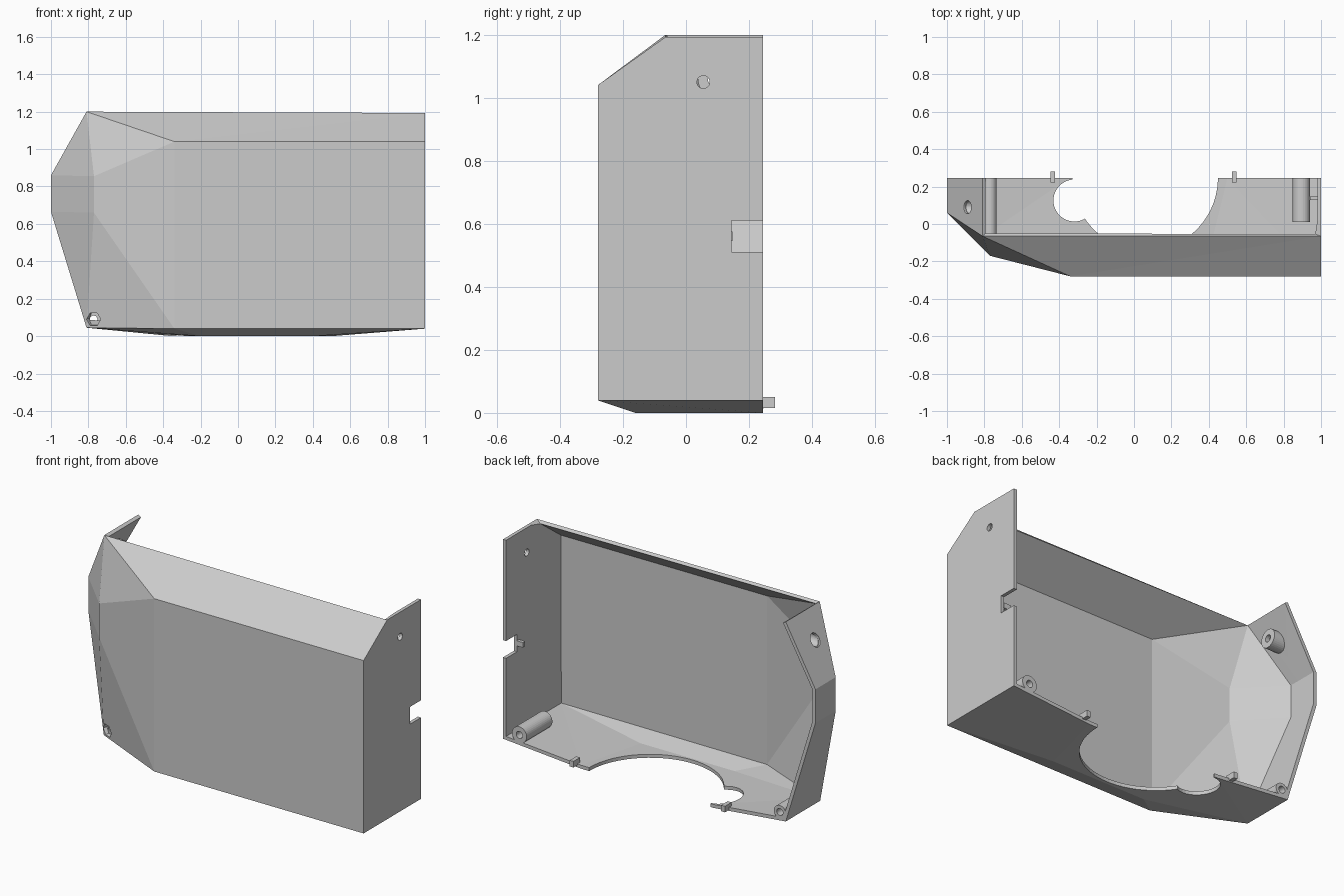
import bpy, bmesh, math
from mathutils import Matrix, Vector

old = bpy.data.objects.get("Cube")
if old:
    bpy.data.objects.remove(old, do_unlink=True)

grey = bpy.data.materials.new("light_grey_plastic")
grey.use_nodes = True
grey.diffuse_color = (0.6, 0.6, 0.6, 1)
grey.node_tree.nodes["Principled BSDF"].inputs["Base Color"].default_value = (0.6, 0.6, 0.6, 1)

BACK = 0.245
WALL = 0.02


def add(name, bm):
    bmesh.ops.recalc_face_normals(bm, faces=bm.faces[:])
    mesh = bpy.data.meshes.new(name)
    bm.to_mesh(mesh)
    bm.free()
    mesh.materials.append(grey)
    ob = bpy.data.objects.new(name, mesh)
    bpy.context.collection.objects.link(ob)
    return ob


def box(name, lo, hi):
    lo, hi = Vector(lo), Vector(hi)
    bm = bmesh.new()
    bmesh.ops.create_cube(bm, size=1, matrix=Matrix.Translation((lo + hi) / 2)
                          @ Matrix.Diagonal((*(hi - lo), 1)))
    return add(name, bm)


def lathe(name, centre, axis, profile, through, sides=32):
    """Turn (radius, distance) points about an axis; a through tube closes on itself."""
    bm = bmesh.new()
    steps = [math.tau * i / sides for i in range(sides)]
    rings = [[bm.verts.new((r * math.cos(a), r * math.sin(a), d)) for a in steps]
             for r, d in profile]
    if through:
        pairs = zip(rings, rings[1:] + rings[:1])
    else:
        pairs = zip(rings, rings[1:])
        bm.faces.new(rings[0])
        bm.faces.new(rings[-1])
    for a, b in pairs:
        for i in range(sides):
            bm.faces.new((a[i - 1], a[i], b[i], b[i - 1]))
    turn = Vector((0, 0, 1)).rotation_difference(Vector(axis)).to_matrix().to_4x4()
    bm.transform(Matrix.Translation(centre) @ turn)
    return add(name, bm)


def cut(bm, on_panel, axis, centre, radius, sides):
    """Cut a many-sided opening, along axis 0, 1 or 2, out of the chosen panels."""
    planes = []

    def inside():
        return [f for f in bm.faces if all(on_panel(v.co) for v in f.verts)
                and all((f.calc_center_median() - co).dot(no) < 0 for co, no in planes)]

    for k in range(sides):
        angle = math.tau * k / sides
        no = Vector((0, 0, 0))
        no[(axis + 1) % 3] = math.cos(angle)
        no[(axis + 2) % 3] = math.sin(angle)
        co = Vector(centre) + no * radius
        faces = inside()
        geom = set(faces)
        for f in faces:
            geom.update(f.edges)
            geom.update(f.verts)
        bmesh.ops.bisect_plane(bm, geom=list(geom), dist=1e-5, plane_co=co, plane_no=no)
        planes.append((co, no))
    bmesh.ops.delete(bm, geom=inside(), context="FACES")


# Outer skin of the cover: named corners joined into panels
P = {
    "front_low": (1, -0.28, 0.04), "front_top": (1, -0.28, 1.04),
    "crest": (1, -0.065, 1.193), "back_top": (1, BACK, 1.193), "back_low": (1, BACK, 0.04),
    "bend_low": (-0.34, -0.28, 0.04), "bend_top": (-0.34, -0.28, 1.04),
    "tip": (-0.81, -0.065, 1.2), "tip_back": (-0.81, BACK, 1.2),
    "cheek_top": (-0.77, -0.17, 0.855), "cheek_low": (-0.77, -0.17, 0.66),
    "side_top": (-1, 0.06, 0.86), "side_top_back": (-1, BACK, 0.86),
    "side_low": (-1, 0.06, 0.665), "side_low_back": (-1, BACK, 0.665),
    "foot": (-0.81, -0.07, 0.045), "foot_back": (-0.81, BACK, 0.045),
    "keel_r": (0.4, -0.16, 0), "keel_l": (-0.2, -0.16, 0),
    "keel_r_back": (0.5, BACK, 0), "keel_l_back": (-0.35, BACK, 0),
}
PANELS = [
    "front_low front_top bend_top bend_low",
    "front_top crest tip bend_top",
    "front_low back_low back_top crest front_top",
    "bend_top tip cheek_top", "bend_low cheek_low foot",
    "bend_top cheek_top cheek_low", "bend_top cheek_low bend_low",
    "tip side_top cheek_top", "side_low foot cheek_low",
    "side_top side_low cheek_low cheek_top",
    "tip tip_back side_top_back side_top",
    "side_top side_top_back side_low_back side_low",
    "side_low side_low_back foot_back foot",
    "front_low back_low keel_r_back keel_r", "front_low keel_r keel_l bend_low",
    "bend_low keel_l foot", "foot keel_l keel_l_back foot_back",
    "keel_r keel_r_back keel_l_back keel_l",
]
bm = bmesh.new()
corner = {k: bm.verts.new(v) for k, v in P.items()}
for panel in PANELS:
    bm.faces.new([corner[k] for k in panel.split()])
bmesh.ops.triangulate(bm, faces=bm.faces[:])

# Openings: floor cutouts, side slot, screw holes
BOSS = Vector((-0.89, 0.09, 1.057))
POST_L = Vector((-0.772, 0, 0.09))


def on_floor(p):
    return p.z < 0.05


def on_right(p):
    return p.x > 0.99


def on_slope(p):
    return p.x < -0.8 and p.z > 0.8


def on_cheek(p):
    return p.x < -0.3 and p.y < 0.07


cut(bm, on_floor, 2, (0.06, BACK, 0), 0.388, 64)
cut(bm, on_floor, 2, (-0.32, 0.125, 0), 0.112, 32)
cut(bm, on_right, 0, (1, 0.195, 0.56), 0.05, 4)
cut(bm, on_right, 0, (1, 0.055, 1.05), 0.02, 16)
cut(bm, on_slope, 0, BOSS, 0.035, 24)
cut(bm, on_cheek, 1, POST_L, 0.033, 6)
bmesh.ops.dissolve_limit(bm, angle_limit=0.005, verts=bm.verts[:], edges=bm.edges[:])
shell = add("cover_shell", bm)

# Make sure the skin faces outwards so that it thickens inwards
front = min(shell.data.polygons, key=lambda f: f.center.y)
if front.normal.y > 0:
    shell.data.flip_normals()
solid = shell.modifiers.new("thickness", "SOLIDIFY")
solid.thickness = WALL
solid.offset = -1
solid.use_even_offset = True

# Screw posts in the lower corners
left_post = lathe("left_screw_post", POST_L, (0, 1, 0),
                  [(0.02, -0.055), (0.038, -0.055), (0.038, BACK), (0.02, BACK)], True)
right_post = lathe("right_screw_post", (0.895, 0, 0.09), (0, 1, 0),
                   [(0.047, 0.01), (0.047, BACK), (0.02, BACK), (0.02, 0.05)], False)

# Counterbored boss on the sloping side, its root following the slope
boss = lathe("side_screw_boss", (0, BOSS.y, BOSS.z), (1, 0, 0),
             [(0.035, -0.95), (0.052, -0.95), (0.052, -0.81), (0.02, -0.81),
              (0.02, -0.835), (0.035, -0.835)], True)
for v in boss.data.vertices:
    if v.co.x < -0.94:
        v.co.x = BOSS.x + (v.co.z - BOSS.z) * 0.56 + 0.012

# Locating pegs on the floor edge and a tab beside the slot
for side, x in (("right", -0.435), ("left", 0.535)):
    box(side + "_locating_peg", (x - 0.012, 0.222, 0.015), (x + 0.012, 0.282, 0.05))
box("slot_tab", (0.94, 0.128, 0.545), (0.985, 0.148, 0.575))

# Smooth the round parts, keep the panels crisp
for ob in bpy.context.view_layer.objects:
    ob.select_set(ob in (left_post, right_post, boss))
bpy.context.view_layer.objects.active = boss
bpy.ops.object.shade_smooth_by_angle(angle=math.radians(30))
